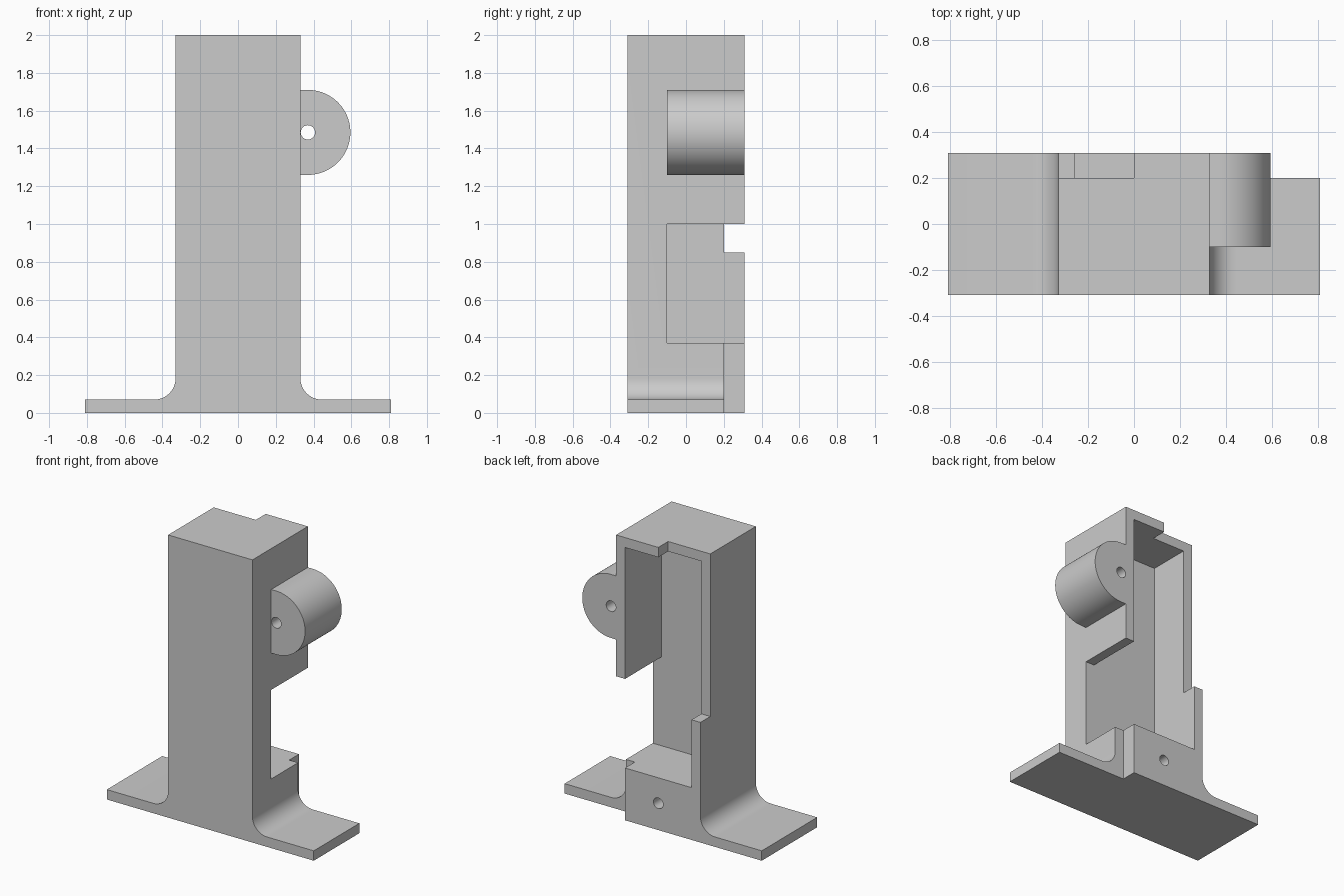
import bpy, bmesh, math
from mathutils import Vector

cube = bpy.data.objects.get("Cube")
if cube:
    bpy.data.objects.remove(cube, do_unlink=True)

grey = bpy.data.materials.new("plain grey")
grey.use_nodes = True
colour = (0.6, 0.6, 0.6, 1)
grey.diffuse_color = colour
grey.node_tree.nodes["Principled BSDF"].inputs["Base Color"].default_value = colour

FRONT, BACK = -0.31, 0.31
HALF, INNER = 0.33, 0.26      # outer and inner half width of the column
POCKET, STEP = -0.1, 0.2      # depth of the pocket and of the rear steps
FLOOR = 0.37


def arc(cx, cz, r, start, end, steps):
    angles = [math.radians(start + (end - start) * i / steps) for i in range(steps + 1)]
    return [(cx + r * math.cos(a), cz + r * math.sin(a)) for a in angles]


def prism(name, outline, y0, y1):
    """Extrude an x-z outline along y."""
    bm = bmesh.new()
    face = bm.faces.new([bm.verts.new((x, y0, z)) for x, z in outline])
    new = bmesh.ops.extrude_face_region(bm, geom=[face])["geom"]
    bmesh.ops.translate(bm, verts=[v for v in new if isinstance(v, bmesh.types.BMVert)],
                        vec=Vector((0, y1 - y0, 0)))
    bmesh.ops.recalc_face_normals(bm, faces=bm.faces)
    mesh = bpy.data.meshes.new(name)
    bm.to_mesh(mesh)
    bm.free()
    mesh.materials.append(grey)
    ob = bpy.data.objects.new(name, mesh)
    bpy.context.collection.objects.link(ob)
    return ob


def box(name, x0, x1, y0, y1, z0, z1):
    return prism(name, [(x0, z0), (x1, z0), (x1, z1), (x0, z1)], y0, y1)


def combine(target, tool, operation="DIFFERENCE"):
    """Apply a boolean and discard the tool."""
    tool.hide_render = True
    mod = target.modifiers.new("boolean", "BOOLEAN")
    mod.operation, mod.solver, mod.object = operation, "EXACT", tool
    bpy.ops.object.select_all(action="DESELECT")
    bpy.context.view_layer.objects.active = target
    target.select_set(True)
    bpy.ops.object.modifier_apply(modifier=mod.name)
    bpy.data.objects.remove(tool, do_unlink=True)


# Column and flanged foot with rounded inner corners
r, foot = 0.115, 0.07
right = [(0.81, 0), (0.81, foot)] + arc(HALF + r, foot + r, r, 270, 180, 16) + [(HALF, 2)]
left = [(-x, z) for x, z in reversed(right)]
stand = prism("stand", right + left, FRONT, BACK)

# Rounded side lug
lug = prism("lug", [(0.3, 1.26)] + arc(0.37, 1.485, 0.225, -90, 90, 40) + [(0.3, 1.71)],
            POCKET, BACK)
combine(stand, lug, "UNION")

# Rear pocket, side window, rear steps and bored holes
cutters = [
    box("pocket", -INNER, INNER, POCKET, 0.5, FLOOR, 1.93),
    box("side_window", 0, 0.5, POCKET, 0.5, FLOOR, 1.0),
    box("upper_step", -0.5, 0, STEP, 0.5, 0.85, 2.2),
    box("lower_step", INNER, 1, STEP, 0.5, -0.2, FLOOR + 0.1),
    prism("lug_hole", arc(0.37, 1.485, 0.038, 0, 345, 23), -0.2, 0.5),
    prism("foot_hole", arc(0, 0.19, 0.038, 0, 345, 23), POCKET, 0.5),
]
for cutter in cutters:
    combine(stand, cutter)

bpy.ops.object.shade_smooth_by_angle(angle=math.radians(30))
